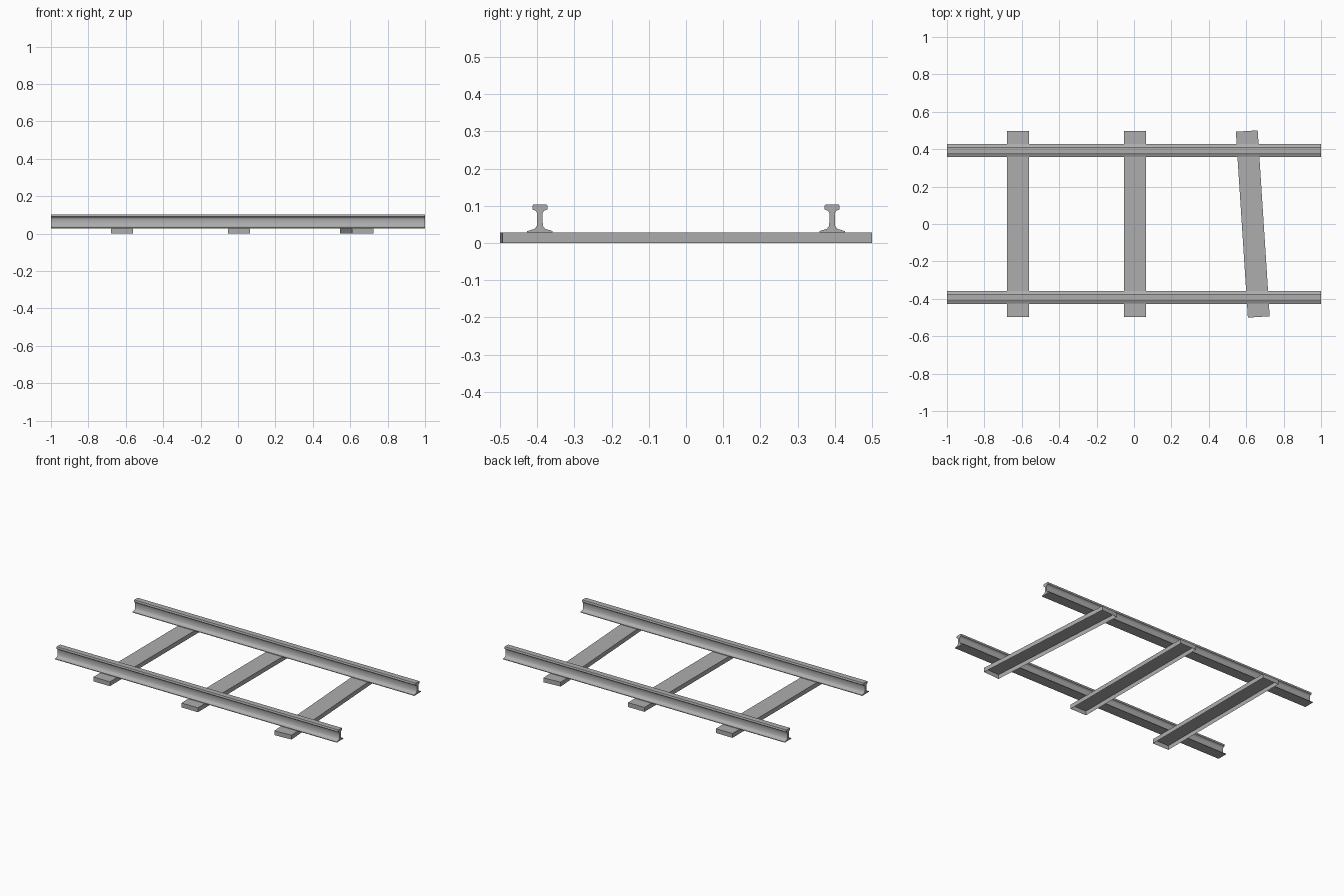
import bpy, bmesh, math

cube = bpy.data.objects.get("Cube")
if cube:
    bpy.data.objects.remove(cube, do_unlink=True)

steel = bpy.data.materials.new("plain_grey")
steel.use_nodes = True
GREY = (0.42, 0.42, 0.42, 1)
steel.diffuse_color = GREY
steel.node_tree.nodes["Principled BSDF"].inputs["Base Color"].default_value = GREY


def make_object(name, bm):
    mesh = bpy.data.meshes.new(name)
    bmesh.ops.recalc_face_normals(bm, faces=bm.faces)
    bm.to_mesh(mesh)
    bm.free()
    mesh.materials.append(steel)
    obj = bpy.data.objects.new(name, mesh)
    bpy.context.collection.objects.link(obj)
    return obj


# Rail: half cross-section (offset, height), mirrored and extruded along x
HALF = [(0.034, 0.028), (0.034, 0.032), (0.014, 0.038), (0.008, 0.046),
        (0.007, 0.078), (0.010, 0.086), (0.020, 0.090), (0.020, 0.100),
        (0.018, 0.103)]


def rail(name, y):
    profile = HALF + [(-a, z) for a, z in reversed(HALF)]
    bm = bmesh.new()
    end = bm.faces.new([bm.verts.new((-1, y + a, z)) for a, z in profile])
    out = bmesh.ops.extrude_face_region(bm, geom=[end], use_keep_orig=True)
    far = [v for v in out["geom"] if isinstance(v, bmesh.types.BMVert)]
    bmesh.ops.translate(bm, verts=far, vec=(2, 0, 0))
    obj = make_object(name, bm)
    bpy.ops.object.select_all(action="DESELECT")
    obj.select_set(True)
    bpy.context.view_layer.objects.active = obj
    bpy.ops.object.shade_smooth_by_angle(angle=math.radians(50))


rail("front_rail", -0.393)
rail("back_rail", 0.393)


# Sleepers: shallow boxes, open underneath
def sleeper(name, x, turn=0):
    bm = bmesh.new()
    bmesh.ops.create_cube(bm, size=1)
    bottom = [f for f in bm.faces if f.normal.z < -0.5]
    bmesh.ops.delete(bm, geom=bottom, context="FACES_ONLY")
    bmesh.ops.scale(bm, verts=bm.verts, vec=(0.117, 0.996, 0.028))
    obj = make_object(name, bm)
    obj.location = (x, 0, 0.014)
    obj.rotation_euler.z = math.radians(turn)


sleeper("right_sleeper", -0.62)
sleeper("middle_sleeper", 0.005)
sleeper("left_sleeper", 0.635, 3.7)
